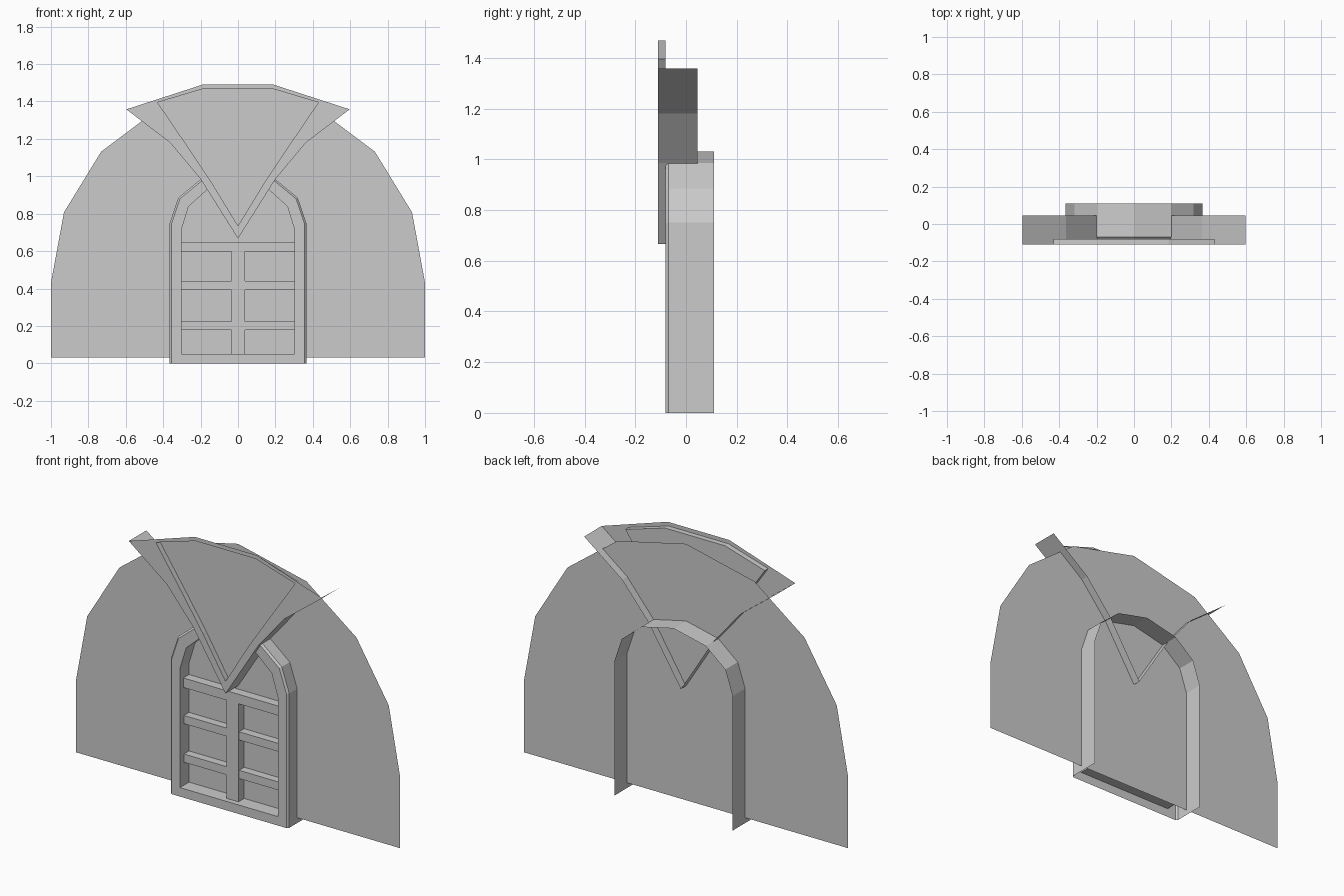
import bpy
from math import cos, sin, radians

if "Cube" in bpy.data.objects:
    bpy.data.objects.remove(bpy.data.objects["Cube"])


def make_mesh(name, verts, faces):
    mesh = bpy.data.meshes.new(name)
    mesh.from_pydata(verts, [], faces)
    mesh.update()
    obj = bpy.data.objects.new(name, mesh)
    bpy.context.collection.objects.link(obj)
    return obj


def loft(name, rings, closed, cap=False):
    """Join successive rings of (x, y, z) points; closed[i] closes strip i."""
    n = len(rings[0])
    verts = [p for ring in rings for p in ring]
    faces = []
    for r in range(len(rings) - 1):
        for i in range(n if closed[r] else n - 1):
            j = (i + 1) % n
            faces.append((r * n + i, r * n + j, (r + 1) * n + j, (r + 1) * n + i))
    if cap:
        faces.append(tuple((len(rings) - 1) * n + i for i in range(n)))
    return make_mesh(name, verts, faces)


def arch(half_w, base, spring, rise, y, angles):
    """Arched outline, from the right foot over the top to the left foot."""
    right = [(half_w, y, base)]
    right += [(half_w * cos(radians(a)), y, spring + rise * sin(radians(a))) for a in angles]
    top = [(0, y, spring + rise)]
    return right + top + [(-x, yy, z) for x, yy, z in reversed(right)]


def mirrored(points, y):
    """Mirror a right-hand outline that starts on the centre line."""
    return [(x, y, z) for x, z in points] + [(-x, y, z) for x, z in reversed(points[1:])]


def box(name, x0, x1, y0, y1, z0, z1):
    bpy.ops.mesh.primitive_cube_add(size=1, location=((x0 + x1) / 2, (y0 + y1) / 2, (z0 + z1) / 2))
    obj = bpy.context.object
    obj.name = name
    obj.scale = (x1 - x0, y1 - y0, z1 - z0)
    return obj


# Domed wall panel, a single sheet
wall = arch(1.0, 0.03, 0.43, 1.03, 0, (0, 21.5, 43, 65))
make_mesh("wall_panel", wall, [tuple(range(len(wall)))])

# Hollow arched window frame: outer wall, bevel, front ring, inner reveal
steps = (0, 29, 57)
loft("window_frame", [
    arch(0.365, 0.0, 0.75, 0.28, 0.11, steps),
    arch(0.365, 0.0, 0.75, 0.28, -0.07, steps),
    arch(0.355, 0.0, 0.748, 0.272, -0.08, steps),
    arch(0.302, 0.05, 0.715, 0.255, -0.08, steps),
    arch(0.302, 0.05, 0.715, 0.255, 0.0, steps),
], (False, False, True, True))

# Window bars
box("window_mullion", -0.036, 0.038, -0.05, 0, 0.05, 0.60)
box("window_transom", -0.302, 0.302, -0.05, 0, 0.597, 0.65)
for i, z in enumerate((0.178, 0.393)):
    for side, x0, x1 in (("left", -0.302, -0.036), ("right", 0.038, 0.302)):
        box(f"window_bar_{side}_{i + 1}", x0, x1, -0.045, 0, z, z + 0.046)

# Fan-shaped crest: front border with a recessed panel
outer = [(0, 0.667), (0.2, 0.985), (0.363, 1.18), (0.597, 1.358), (0.19, 1.49)]
inner = [(0, 0.735), (0.14, 0.965), (0.26, 1.145), (0.43, 1.395), (0.185, 1.468)]
loft("crest_face", [mirrored(outer, -0.11), mirrored(inner, -0.11), mirrored(inner, -0.08)],
     (True, True), cap=True)

# Flange running back through the wall along the lower crest edges
edge = [(-x, z) for x, z in reversed(outer[1:4])] + outer[:4]
loft("crest_flange", [[(x, y, z) for x, z in edge] for y in (-0.11, 0.045)], (False,))
